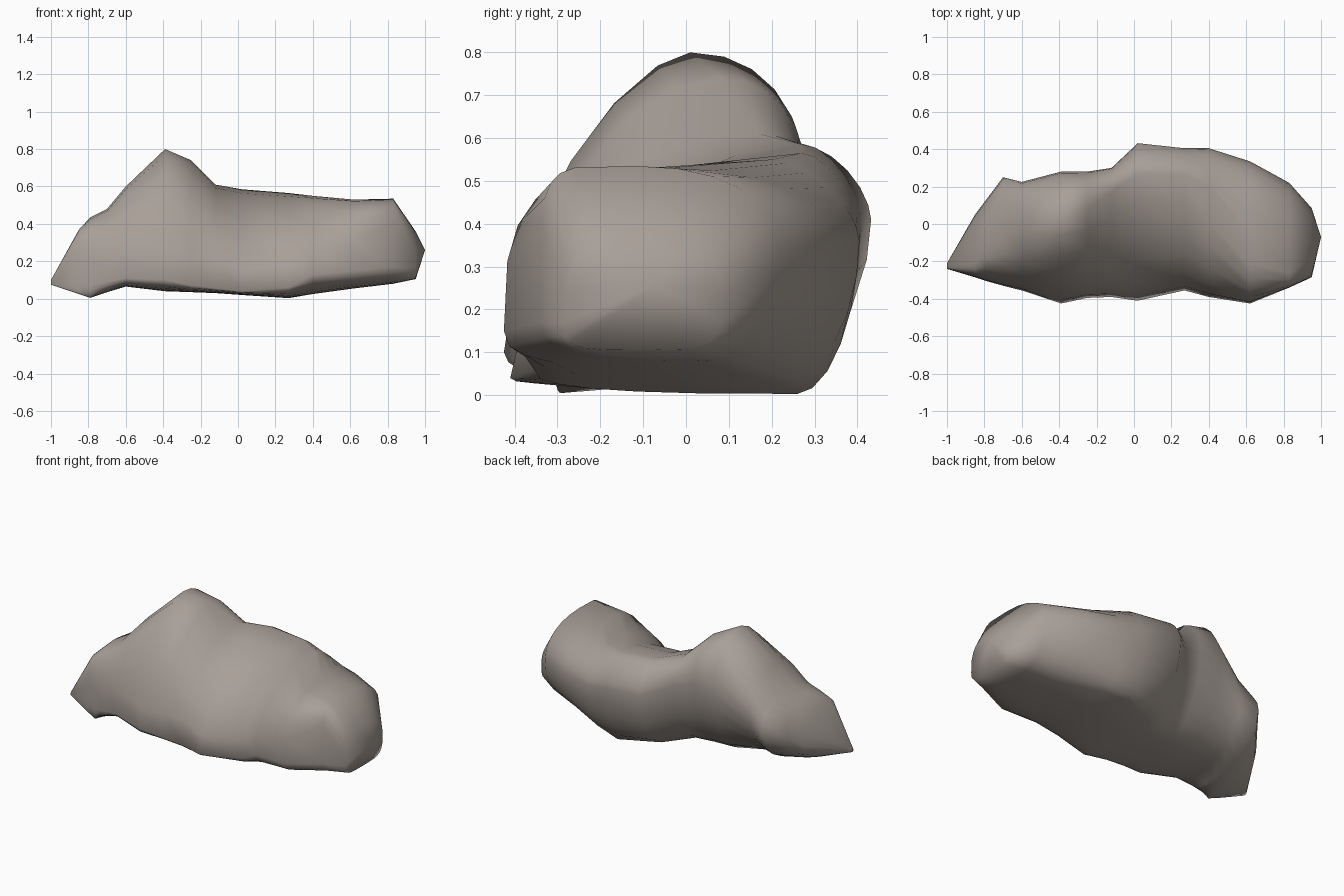
import bpy, bmesh, math

if "Cube" in bpy.data.objects:
    bpy.data.objects.remove(bpy.data.objects["Cube"])

# rock material
stone = bpy.data.materials.new("warm grey stone")
stone.diffuse_color = (0.39, 0.345, 0.31, 1)
stone.use_nodes = True
stone.node_tree.nodes["Principled BSDF"].inputs["Base Color"].default_value = stone.diffuse_color

# cross-sections along x:
# x, front y/z, back y/z, bottom y/z, top y/z, fullness of the upper front
SECTIONS = [
    (-1.00, -.24, .085, -.21, .09, -.23, .075, -.23, .10, 2),
    (-.85, -.285, .10, .05, .18, -.28, .025, -.21, .37, 3),
    (-.79, -.305, .07, .13, .24, -.29, .005, -.11, .435, 2.8),
    (-.70, -.33, .09, .25, .30, -.15, .035, -.07, .48, 2.5),
    (-.60, -.355, .11, .225, .36, -.05, .065, -.04, .60, 2.1),
    (-.39, -.425, .10, .28, .48, 0, .04, .01, .80, 1.55),
    (-.25, -.395, .07, .28, .50, 0, .035, .08, .74, 1.8),
    (-.12, -.39, .055, .30, .46, 0, .03, .17, .61, 2.1),
    (.02, -.41, .04, .432, .41, .15, .02, .27, .585, 1.75),
    (.27, -.355, .06, .405, .38, .26, .003, .27, .565, 1.9),
    (.40, -.39, .13, .405, .36, .22, .025, .2, .55, 2.3),
    (.62, -.425, .15, .335, .35, .10, .055, -.05, .53, 3.2),
    (.83, -.34, .17, .22, .34, .05, .08, -.12, .535, 6),
    (.95, -.285, .17, .085, .24, -.10, .105, -.10, .36, 3),
]
STEPS = 6  # points per quarter of a section


def ring(bm, s):
    """Closed section built from four superellipse quarters."""
    x, fy, fz, by, bz, ly, lz, ty, tz, n = s
    back_top = 1.65 if -.1 < x < .5 else 2.2
    verts = []
    for i in range(4 * STEPS):
        a = math.tau * i / (4 * STEPS)
        c, d = math.cos(a), math.sin(a)
        back, up = c >= 0, d >= 0
        side_y, side_z = (by, bz) if back else (fy, fz)
        cap_y, cap_z = (ty, tz) if up else (ly, lz)
        p = (back_top if back else n) if up else (1.9 if back else 2.8)
        if x > .9 and not up:  # blunt lower edge of the right end
            p = 4
        u, v = abs(c) ** (2 / p), abs(d) ** (2 / p)
        verts.append(bm.verts.new((x, cap_y + (side_y - cap_y) * u,
                                   side_z + (cap_z - side_z) * v)))
    return verts


# boulder: skin the sections and close both ends
bm = bmesh.new()
rings = [ring(bm, s) for s in SECTIONS]
for r0, r1 in zip(rings, rings[1:]):
    for i in range(len(r0)):
        j = (i + 1) % len(r0)
        bm.faces.new((r0[i], r0[j], r1[j], r1[i]))
bm.faces.new(rings[0])
tip = bm.verts.new((1, -.07, .26))
for i in range(len(rings[-1])):
    bm.faces.new((rings[-1][i], rings[-1][(i + 1) % len(rings[-1])], tip))
bmesh.ops.remove_doubles(bm, verts=bm.verts, dist=.0005)
bmesh.ops.recalc_face_normals(bm, faces=bm.faces)

mesh = bpy.data.meshes.new("boulder")
bm.to_mesh(mesh)
bm.free()
mesh.materials.append(stone)
boulder = bpy.data.objects.new("boulder", mesh)
bpy.context.collection.objects.link(boulder)
bpy.context.view_layer.objects.active = boulder
boulder.select_set(True)
bpy.ops.object.shade_smooth_by_angle(angle=math.radians(85))
